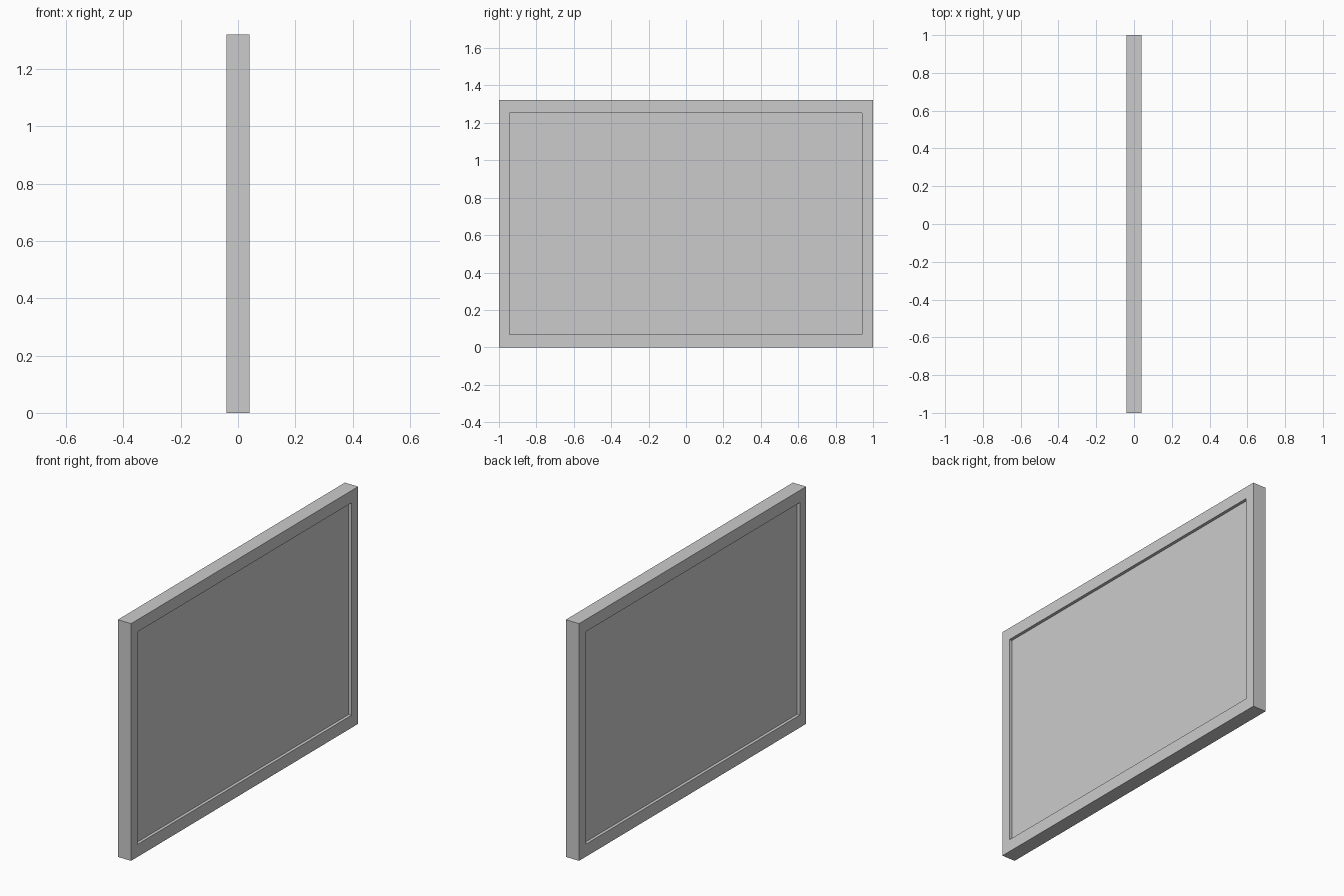
import bpy
import bmesh
from mathutils import Matrix

if "Cube" in bpy.data.objects:
    bpy.data.objects.remove(bpy.data.objects["Cube"])

T = 0.041          # half thickness
H = 1.322          # total height
DEPTH = 0.017      # recess depth on both faces
Y0, Y1, Z0, Z1 = -0.945, 0.94, 0.07, 1.254   # opening


def make_object(name, bm):
    bmesh.ops.recalc_face_normals(bm, faces=bm.faces)
    mesh = bpy.data.meshes.new(name)
    bm.to_mesh(mesh)
    bm.free()
    obj = bpy.data.objects.new(name, mesh)
    bpy.context.collection.objects.link(obj)


def ring(bm, x, y0, y1, z0, z1):
    return [bm.verts.new((x, y, z)) for y, z in ((y0, z0), (y1, z0), (y1, z1), (y0, z1))]


# Border frame: four rectangular loops bridged into a closed tube
bm = bmesh.new()
loops = [ring(bm, -T, -1, 1, 0, H), ring(bm, T, -1, 1, 0, H),
         ring(bm, T, Y0, Y1, Z0, Z1), ring(bm, -T, Y0, Y1, Z0, Z1)]
for a, b in zip(loops, loops[1:] + loops[:1]):
    for i in range(4):
        j = (i + 1) % 4
        bm.faces.new((a[i], a[j], b[j], b[i]))
make_object("border_frame", bm)

# Panel recessed into both faces of the frame
bm = bmesh.new()
place = Matrix.Translation((0, (Y0 + Y1) / 2, (Z0 + Z1) / 2))
size = Matrix.Diagonal((2 * (T - DEPTH), Y1 - Y0, Z1 - Z0, 1))
bmesh.ops.create_cube(bm, size=1, matrix=place @ size)
make_object("recessed_panel", bm)
